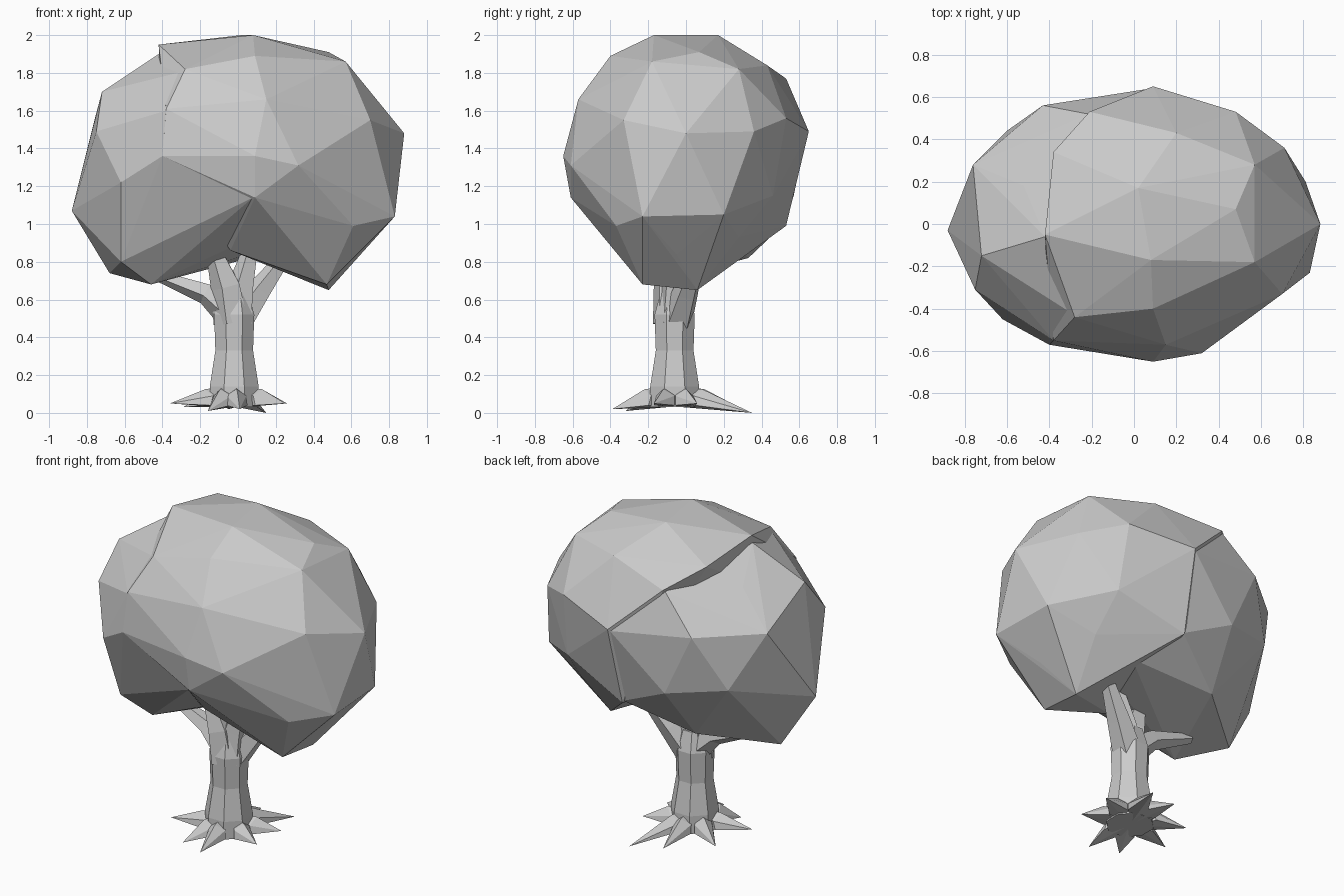
import bpy, bmesh
from math import sin, cos, pi, atan2
from mathutils import Vector

def finish(name, bm):
    bmesh.ops.recalc_face_normals(bm, faces=bm.faces)
    me = bpy.data.meshes.new(name)
    bm.to_mesh(me)
    bm.free()
    ob = bpy.data.objects.new(name, me)
    bpy.context.collection.objects.link(ob)
    return ob

def hull(name, pts):
    bm = bmesh.new()
    for p in pts:
        bm.verts.new(p)
    bmesh.ops.convex_hull(bm, input=bm.verts)
    loose = [v for v in bm.verts if not v.link_faces]
    bmesh.ops.delete(bm, geom=loose, context='VERTS')
    return finish(name, bm)

def tube(name, path, n, flat=False):
    """Loft n-sided rings along (x, y, z, radius) points."""
    bm = bmesh.new()
    pts = [Vector(p[:3]) for p in path]
    rings = []
    for i, p in enumerate(path):
        d = pts[min(i + 1, len(pts) - 1)] - pts[max(i - 1, 0)]
        d = Vector((0, 0, 1)) if flat else d.normalized()
        u = Vector((0, 1, 0)).cross(d).normalized()
        w = d.cross(u)
        rings.append([bm.verts.new(pts[i] + p[3] * (u * cos(a) + w * sin(a)))
                      for a in (2 * pi * (k + 0.5) / n for k in range(n))])
    for a, b in zip(rings, rings[1:]):
        for k in range(n):
            j = (k + 1) % n
            bm.faces.new((a[k], a[j], b[j], b[k]))
    bm.faces.new(rings[0][::-1])
    bm.faces.new(rings[-1])
    return finish(name, bm)

# main crown: faceted egg with a drooping right underside
hull("main_crown", [
    (0.02, 0.17, 2.0), (0.08, -0.17, 2.0), (-0.42, -0.05, 1.95),
    (-0.38, 0.34, 1.89), (0.48, 0.07, 1.91), (0.57, -0.18, 1.86),
    (0.57, 0.28, 1.82), (0.20, 0.43, 1.84), (0.09, -0.40, 1.89),
    (-0.28, -0.44, 1.82), (-0.21, 0.53, 1.77), (0.15, -0.57, 1.66),
    (-0.38, -0.55, 1.61), (0.70, -0.33, 1.55), (0.88, 0, 1.48),
    (0.71, 0.36, 1.49), (0.48, 0.53, 1.56), (0.09, 0.65, 1.49),
    (0.09, -0.65, 1.36), (0.32, -0.61, 1.31), (-0.40, -0.57, 1.36),
    (0.09, -0.61, 1.14), (0.83, -0.23, 1.04), (0.81, 0.20, 1.05),
    (0.61, -0.37, 0.99), (0.65, -0.05, 0.84), (0.48, 0.06, 0.65),
    (0.47, -0.23, 0.68), (0.52, 0.28, 0.93), (0.50, 0.46, 1.15),
    (0.07, 0.53, 0.99), (-0.04, -0.27, 0.86)])

# side crown: lump on the left, running deep into the main crown
hull("side_crown", [
    (-0.54, -0.06, 1.78), (-0.72, -0.15, 1.70), (-0.52, 0.18, 1.74),
    (-0.75, -0.31, 1.49), (-0.76, 0.28, 1.55), (-0.43, 0.56, 1.54),
    (-0.80, 0.10, 1.35), (-0.88, -0.03, 1.07), (-0.62, -0.45, 1.22),
    (-0.38, -0.55, 1.60), (-0.40, -0.57, 1.36), (-0.60, 0.44, 1.21),
    (-0.62, -0.28, 0.80), (-0.68, 0.03, 0.74), (-0.46, -0.19, 0.68),
    (-0.30, 0.33, 0.82), (-0.05, -0.26, 0.87), (-0.28, -0.43, 1.81),
    (-0.22, 0.52, 1.76), (0.08, 0.64, 1.48), (-0.25, 0.57, 1.15),
    (0.07, 0.52, 1.0), (0.08, -0.60, 1.14), (0.08, -0.64, 1.35),
    (0.25, 0.28, 0.87), (0.15, 0.0, 0.87), (-0.42, -0.06, 1.90)])

# trunk
CX, CY = -0.02, -0.06
tube("trunk", [(CX, CY, 0.03, 0.14), (CX, CY, 0.14, 0.14), (CX, CY, 0.33, 0.108),
               (CX, CY, 0.52, 0.115), (CX, CY, 0.64, 0.08)], 8, flat=True)

# roots: thin spikes fanning out from the base
tips = [(-0.36, -0.15, 0.05), (-0.29, 0.12, 0.03), (-0.05, 0.30, 0.02),
        (0.15, 0.35, 0.0), (0.26, 0.06, 0.05), (0.25, -0.17, 0.05),
        (0.01, -0.39, 0.02), (-0.16, -0.32, 0.01)]
for i, t in enumerate(tips):
    a = atan2(t[1] - CY, t[0] - CX)
    def at(r, da, z):
        return (CX + r * cos(a + da), CY + r * sin(a + da), z)
    hull(f"root_{i + 1}", [
        t, at(0.16, 0, 0.125), at(0.14, 0.38, 0.09), at(0.14, -0.38, 0.09),
        at(0.155, 0.38, 0.04), at(0.155, -0.38, 0.04), at(0.05, 0, 0.03), at(0.05, 0, 0.14)])

# branches forking into the crown
for name, path in {
    "left_branch": [(-0.03, -0.06, 0.52, 0.09), (-0.17, -0.05, 0.635, 0.06), (-0.43, -0.02, 0.73, 0.03)],
    "front_branch": [(-0.03, -0.08, 0.48, 0.10), (-0.06, -0.09, 0.67, 0.085), (-0.15, -0.11, 0.93, 0.03)],
    "middle_branch": [(-0.01, -0.06, 0.48, 0.10), (0.02, -0.06, 0.67, 0.075), (0.09, -0.06, 0.95, 0.03)],
    "right_branch": [(0.0, -0.05, 0.48, 0.09), (0.11, 0.0, 0.64, 0.07), (0.29, 0.08, 0.88, 0.03)],
}.items():
    tube(name, path, 5)
